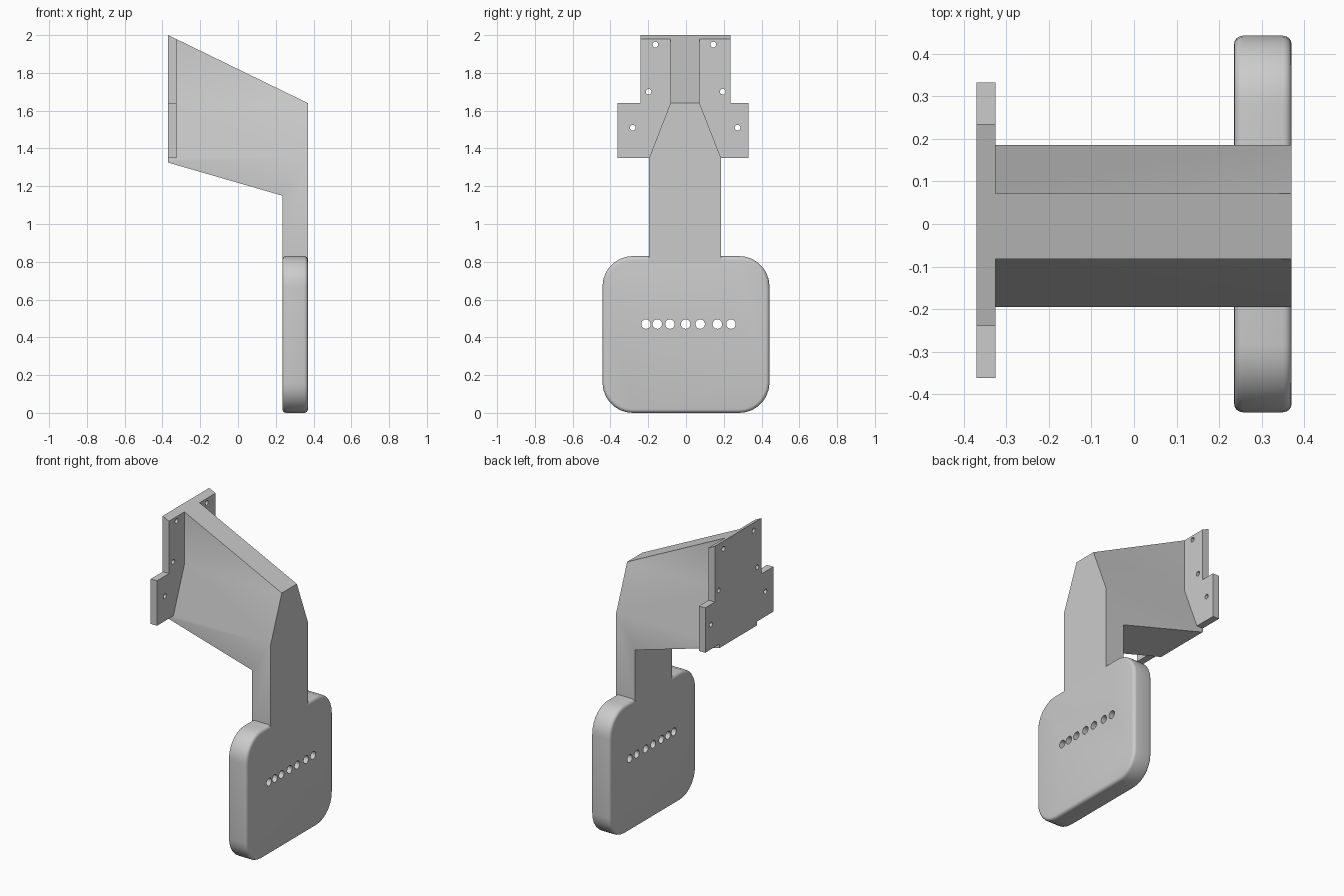
import bpy, bmesh, math
from mathutils import Matrix, Vector

cube = bpy.data.objects.get("Cube")
if cube:
    bpy.data.objects.remove(cube, do_unlink=True)

grey = bpy.data.materials.new("light grey")
grey.use_nodes = True
grey.diffuse_color = (0.6, 0.6, 0.6, 1)
grey.node_tree.nodes["Principled BSDF"].inputs["Base Color"].default_value = (0.6, 0.6, 0.6, 1)


def add_object(name, bm):
    bmesh.ops.recalc_face_normals(bm, faces=bm.faces)
    mesh = bpy.data.meshes.new(name)
    bm.to_mesh(mesh)
    bm.free()
    mesh.materials.append(grey)
    obj = bpy.data.objects.new(name, mesh)
    bpy.context.scene.collection.objects.link(obj)
    return obj


def prism(points, offset):
    """Extrude a closed outline of 3D points along an offset."""
    bm = bmesh.new()
    face = bm.faces.new([bm.verts.new(p) for p in points])
    new = bmesh.ops.extrude_face_region(bm, geom=[face])["geom"]
    moved = [v for v in new if isinstance(v, bmesh.types.BMVert)]
    bmesh.ops.translate(bm, verts=moved, vec=offset)
    return bm


def along_x(outline, x0, x1):
    return prism([(x0, y, z) for y, z in outline], (x1 - x0, 0, 0))


def hole_cutter(name, centres, radius, x):
    bm = bmesh.new()
    for y, z in centres:
        bmesh.ops.create_cone(bm, cap_ends=True, segments=20, radius1=radius, radius2=radius, depth=0.5,
                              matrix=Matrix.Translation((x, y, z)) @ Matrix.Rotation(math.pi / 2, 4, "Y"))
    return add_object(name, bm)


def boolean(obj, cutter, operation):
    cutter.hide_render = True
    mod = obj.modifiers.new(operation.lower(), "BOOLEAN")
    mod.object, mod.operation, mod.solver = cutter, operation, "EXACT"


def finish(obj):
    """Bake the modifiers, then smooth shallow bends only."""
    graph = bpy.context.evaluated_depsgraph_get()
    mesh = bpy.data.meshes.new_from_object(obj.evaluated_get(graph))
    obj.modifiers.clear()
    obj.data = mesh
    bpy.ops.object.select_all(action="DESELECT")
    obj.select_set(True)
    bpy.context.view_layer.objects.active = obj
    bpy.ops.object.shade_smooth_by_angle(angle=math.radians(30))


# Side silhouette shared by the arm and the mounting plate
side = [(-0.37, 2), (0.37, 1.64), (0.37, 0.79), (0.235, 0.79), (0.235, 1.15), (-0.37, 1.325)]
silhouette = add_object("side_silhouette_cutter", prism([(x, -0.6, z) for x, z in side], (0, 1.2, 0)))

# Arm: tapered cross-section trimmed to the silhouette
arm_outline = [(-0.195, 0.6), (0.185, 0.6), (0.185, 1.35), (0.072, 1.64),
               (0.072, 2.1), (-0.082, 2.1), (-0.082, 1.64), (-0.195, 1.35)]
arm = add_object("arm", along_x(arm_outline, -0.6, 0.6))
boolean(arm, silhouette, "INTERSECT")

# Mounting plate: stepped outline with six screw holes
plate_outline = [(-0.362, 1.35), (0.332, 1.35), (0.332, 1.64), (0.235, 1.64),
                 (0.235, 2.1), (-0.24, 2.1), (-0.24, 1.64), (-0.362, 1.64)]
plate = add_object("mounting_plate", along_x(plate_outline, -0.6, -0.325))
boolean(plate, silhouette, "INTERSECT")
screws = [(-0.162, 1.95), (0.145, 1.95), (-0.198, 1.7), (0.194, 1.7), (-0.282, 1.51), (0.273, 1.51)]
screw_holes = hole_cutter("screw_hole_cutter", screws, 0.015, -0.37)
boolean(plate, screw_holes, "DIFFERENCE")

# Pad: rounded corners, softened rims and a row of holes
pad_bm = along_x([(-0.442, 0), (0.442, 0), (0.442, 0.83), (-0.442, 0.83)], 0.235, 0.37)
corners = [e for e in pad_bm.edges if abs(e.verts[0].co.x - e.verts[1].co.x) > 0.1]
bmesh.ops.bevel(pad_bm, geom=corners, offset=0.16, segments=7, profile=0.5, affect="EDGES")
rims = [e for e in pad_bm.edges if abs(e.verts[0].co.x - e.verts[1].co.x) < 0.01]
bmesh.ops.bevel(pad_bm, geom=rims, offset=0.02, segments=4, profile=0.5, affect="EDGES")
pad = add_object("pad", pad_bm)
row = [(y, 0.47) for y in (-0.212, -0.152, -0.085, -0.002, 0.075, 0.166, 0.238)]
row_holes = hole_cutter("pad_hole_cutter", row, 0.025, 0.3)
boolean(pad, row_holes, "DIFFERENCE")

for part in (arm, plate, pad):
    finish(part)
for cutter in (silhouette, screw_holes, row_holes):
    bpy.data.objects.remove(cutter, do_unlink=True)
